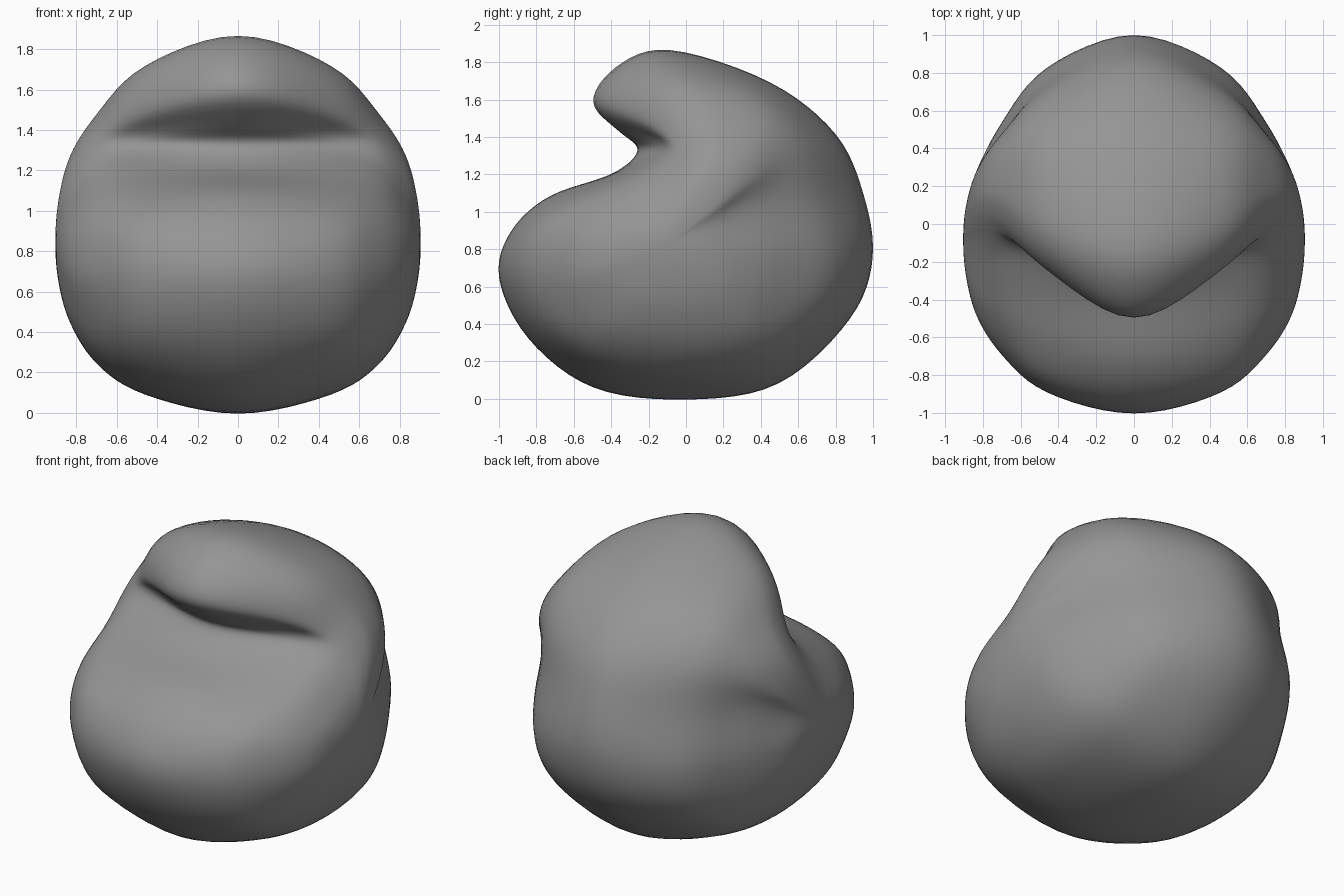
import bpy, bmesh
from mathutils import Vector

if "Cube" in bpy.data.objects:
    bpy.data.objects.remove(bpy.data.objects["Cube"])

# side outlines (y, z) of the body, starting at the bottom and running up the front
MID = [(0, -.01), (-.5, .05), (-.85, .32), (-1.01, .65), (-.94, .9), (-.73, 1.09),
       (-.4, 1.2), (-.26, 1.33), (-.37, 1.43), (-.52, 1.59), (-.39, 1.78), (-.1, 1.88),
       (.45, 1.7), (.81, 1.42), (.96, 1.1), (1.01, .76), (.89, .43), (.5, .07)]
INNER = [(0, .09), (-.43, .15), (-.75, .35), (-.89, .65), (-.84, .9), (-.65, 1.06),
         (-.36, 1.19), (-.17, 1.3), (-.15, 1.38), (-.24, 1.49), (-.18, 1.65), (.02, 1.72),
         (.43, 1.61), (.67, 1.37), (.75, 1.06), (.83, .74), (.74, .45), (.43, .17)]
OUTER = [(0, .24), (-.36, .29), (-.56, .42), (-.69, .65), (-.66, .87), (-.52, 1.02),
         (-.33, 1.13), (-.17, 1.22), (-.08, 1.3), (-.03, 1.37), (.04, 1.44), (.17, 1.48),
         (.39, 1.41), (.48, 1.26), (.46, 1.05), (.54, .78), (.49, .52), (.33, .31)]
EDGE = [(-.05, .44), (-.25, .47), (-.38, .55), (-.49, .68), (-.48, .82), (-.4, .93),
        (-.29, 1.0), (-.18, 1.06), (-.08, 1.13), (0, 1.2), (.07, 1.25), (.16, 1.28),
        (.26, 1.23), (.29, 1.12), (.22, .97), (.29, .78), (.27, .6), (.16, .48)]
STEPS = 6


def spline(a, b, c, d, t):
    return 0.5 * (2*b + (c - a)*t + (2*a - 5*b + 4*c - d)*t*t + (3*b - a - 3*c + d)*t**3)


def ring(x, pts):
    """Smooth closed outline at one x position."""
    v = [Vector((x, y, z)) for y, z in pts]
    n = len(v)
    return [spline(v[i-1], v[i], v[(i+1) % n], v[(i+2) % n], k / STEPS)
            for i in range(n) for k in range(STEPS)]


def flip(r):
    return [Vector((-p.x, p.y, p.z)) for p in r]


# control rings from the middle to the right-hand pole
pole = Vector((.905, -.08, .84))
rings = [ring(0, MID), ring(.47, INNER), ring(.70, OUTER), ring(.83, EDGE)]
cap = [Vector((.888, pole.y + (p.y - pole.y)*.5, pole.z + (p.z - pole.z)*.5)) for p in rings[3]]
beyond = [Vector((p.x, 2*pole.y - p.y, 2*pole.z - p.z)) for p in cap]
rings = [flip(rings[1])] + rings + [cap, [pole]*len(cap), beyond]

half = []
for i in range(1, len(rings) - 2):
    for k in range(STEPS):
        half.append([spline(*q, k / STEPS) for q in zip(*rings[i-1:i+3])])
full = [flip(r) for r in reversed(half[1:])] + half

# skin the rings and close both poles
bm = bmesh.new()
rows = [[bm.verts.new(p) for p in r] for r in full]
n = len(rows[0])
for a, b in zip(rows, rows[1:]):
    for j in range(n):
        bm.faces.new((a[j], a[(j+1) % n], b[(j+1) % n], b[j]))
for row, s in ((rows[0], -1), (rows[-1], 1)):
    tip = bm.verts.new((s*pole.x, pole.y, pole.z))
    for j in range(n):
        bm.faces.new((row[j], row[(j+1) % n], tip))
# relax the surface a little
for _ in range(5):
    bmesh.ops.smooth_vert(bm, verts=bm.verts, factor=.5, use_axis_x=True, use_axis_y=True, use_axis_z=True)
bmesh.ops.recalc_face_normals(bm, faces=bm.faces)
for f in bm.faces:
    f.smooth = True

mesh = bpy.data.meshes.new("curled_body")
bm.to_mesh(mesh)
bm.free()
# dark grey surface
grey = bpy.data.materials.new("dark_grey")
grey.diffuse_color = (.3, .3, .3, 1)
grey.use_nodes = True
grey.node_tree.nodes["Principled BSDF"].inputs["Base Color"].default_value = grey.diffuse_color
mesh.materials.append(grey)
body = bpy.data.objects.new("curled_body", mesh)
bpy.context.collection.objects.link(body)
